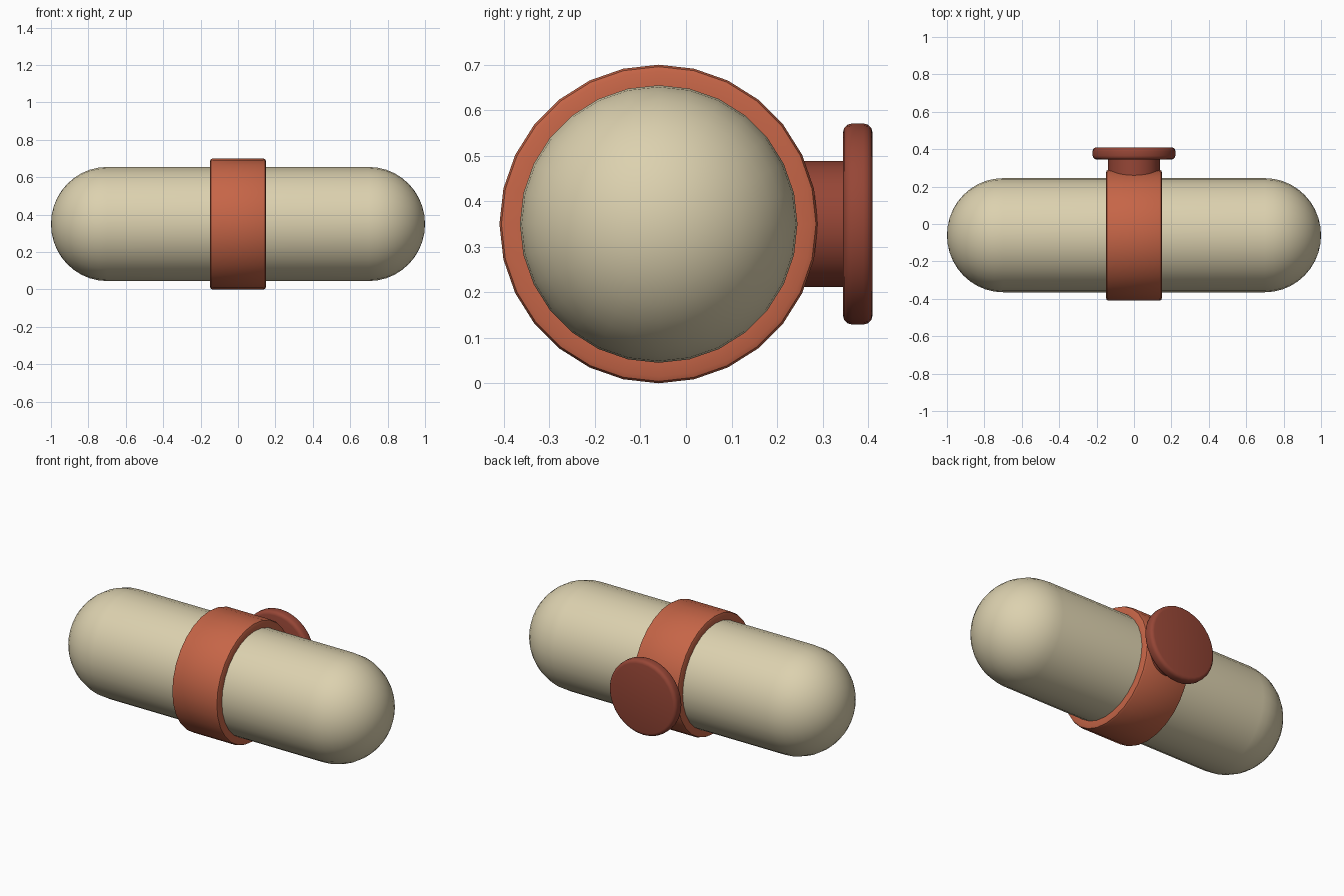
import bpy, bmesh, math
from mathutils import Vector

if "Cube" in bpy.data.objects:
    bpy.data.objects.remove(bpy.data.objects["Cube"])

def material(name, rgb):
    m = bpy.data.materials.new(name)
    lin = [((c / 255 + 0.055) / 1.055) ** 2.4 for c in rgb]
    m.diffuse_color = (*lin, 1)
    m.use_nodes = True
    m.node_tree.nodes["Principled BSDF"].inputs["Base Color"].default_value = m.diffuse_color
    return m

CREAM = material("cream", (220, 209, 175))
RUST = material("rust orange", (198, 101, 71))
DARK = material("dark rust", (150, 70, 54))

def lathe(name, profile, axis, centre, sides, mat, closed=False, angle=35):
    """Revolve (along, radius) points about the x or y axis."""
    bm = bmesh.new()
    rings = []
    for a, r in profile:
        count = 1 if r < 1e-6 else sides
        ring = []
        for k in range(count):
            t = 2 * math.pi * k / sides
            u, v = r * math.cos(t), r * math.sin(t)
            p = Vector((a, u, v)) if axis == 'x' else Vector((u, a, v))
            ring.append(bm.verts.new(p + Vector(centre)))
        rings.append(ring)
    pairs = list(zip(rings, rings[1:]))
    if closed:
        pairs.append((rings[-1], rings[0]))
    for A, B in pairs:
        for k in range(sides):
            n = (k + 1) % sides
            if len(A) == 1:
                bm.faces.new((A[0], B[k], B[n]))
            elif len(B) == 1:
                bm.faces.new((A[k], B[0], A[n]))
            else:
                bm.faces.new((A[k], B[k], B[n], A[n]))
    bmesh.ops.recalc_face_normals(bm, faces=bm.faces)
    me = bpy.data.meshes.new(name)
    bm.to_mesh(me)
    bm.free()
    me.materials.append(mat)
    ob = bpy.data.objects.new(name, me)
    bpy.context.collection.objects.link(ob)
    bpy.ops.object.select_all(action='DESELECT')
    bpy.context.view_layer.objects.active = ob
    ob.select_set(True)
    bpy.ops.object.shade_smooth_by_angle(angle=math.radians(angle))
    return ob

def rounded(a0, a1, r, b, steps=3):
    """Outer edge of a disc from a0 to a1 with rounded corners of size b."""
    arc = [(b * math.sin(i * math.pi / 2 / steps), b * math.cos(i * math.pi / 2 / steps))
           for i in range(steps + 1)]
    left = [(a0 + b - c, r - b + s) for s, c in arc]
    right = [(a1 - b + c, r - b + s) for s, c in reversed(arc)]
    return left + right

C = (0, -0.06, 0.35)

# Capsule body with domed ends
dome = [(0.7 + 0.3 * math.sin(i * math.pi / 20), 0.305 * math.cos(i * math.pi / 20)) for i in range(10)]
dome.append((1.0, 0))
lathe("capsule_body", [(-a, r) for a, r in reversed(dome)] + dome, 'x', C, 28, CREAM)

# Band around the middle
band = rounded(-0.15, 0.15, 0.35, 0.015, 2)
lathe("middle_band", [(-0.15, 0.295)] + band + [(0.15, 0.295)], 'x', C, 28, RUST, closed=True)

# Neck and mounting disc at the back
B = (0, 0, 0.35)
lathe("mount_neck", [(0.2, 0), (0.2, 0.138), (0.36, 0.138), (0.36, 0)], 'y', B, 28, DARK)
lathe("mount_disc", [(0.345, 0)] + rounded(0.345, 0.41, 0.221, 0.02) + [(0.41, 0)], 'y', B, 32, DARK)
